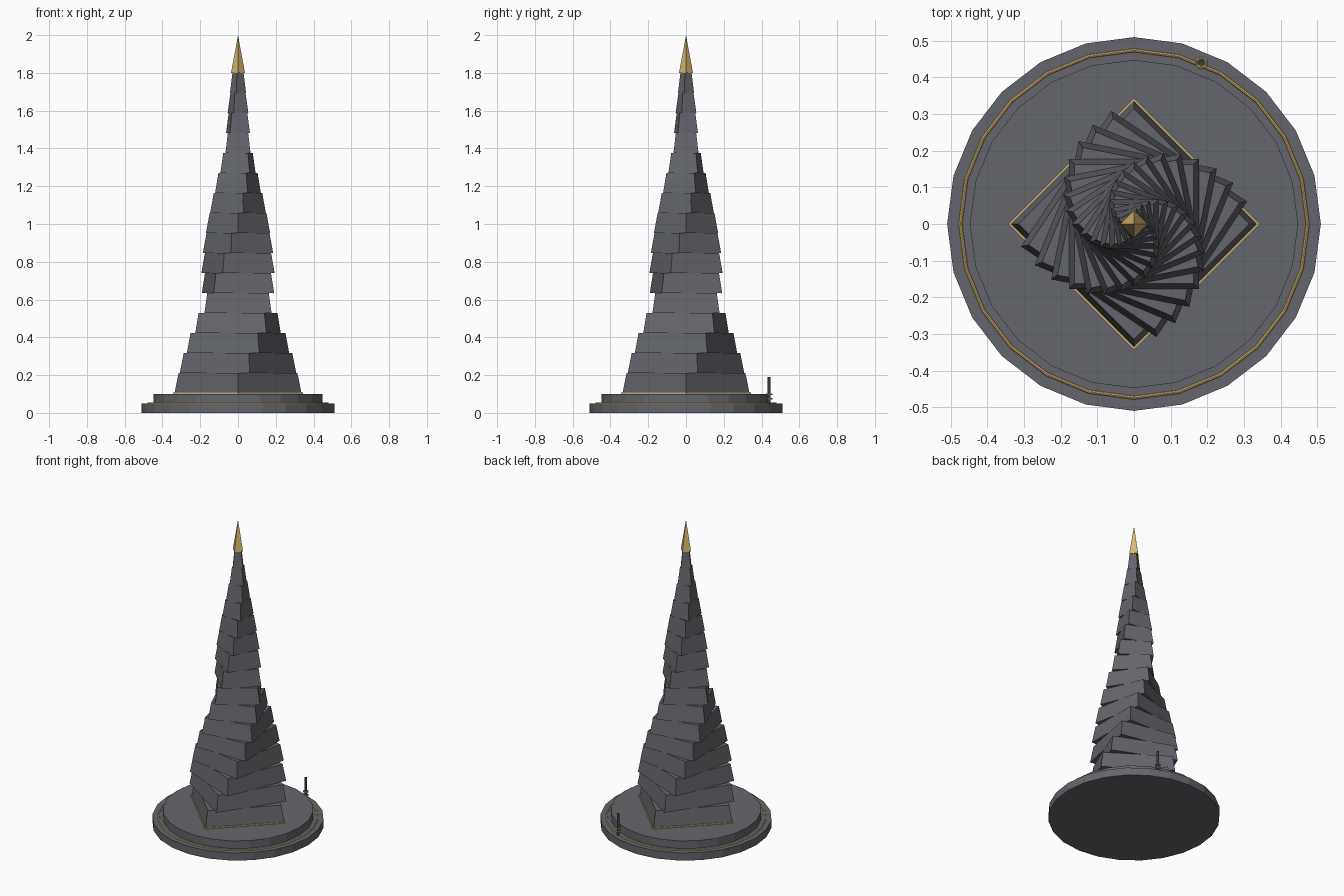
import bpy
import math

cube = bpy.data.objects.get("Cube")
if cube:
    bpy.data.objects.remove(cube, do_unlink=True)


def make_material(name, color):
    mat = bpy.data.materials.new(name)
    mat.use_nodes = True
    rgba = (*color, 1)
    mat.diffuse_color = rgba
    mat.node_tree.nodes["Principled BSDF"].inputs["Base Color"].default_value = rgba
    return mat


STONE = make_material("slate grey", (0.13, 0.132, 0.15))
GOLD = make_material("gold", (0.68, 0.48, 0.16))
METAL = make_material("dark metal", (0.045, 0.045, 0.052))


def frustum(name, mat, sides, r_low, r_high, z_low, z_high, x=0, y=0, turn=0):
    """Straight or tapered prism standing between two heights."""
    bpy.ops.mesh.primitive_cone_add(
        vertices=sides, radius1=r_low, radius2=r_high, depth=z_high - z_low,
        location=(x, y, (z_low + z_high) / 2), rotation=(0, 0, turn))
    obj = bpy.context.object
    obj.name = name
    obj.data.materials.append(mat)
    return obj


def ring(name, mat, radius, thickness, z, x=0, y=0, segments=24):
    bpy.ops.mesh.primitive_torus_add(
        major_radius=radius, minor_radius=thickness, major_segments=segments,
        minor_segments=8, location=(x, y, z))
    obj = bpy.context.object
    obj.name = name
    obj.data.materials.append(mat)
    return obj


# Stepped round base with its gold trim
frustum("base_lower_disc", STONE, 24, 0.51, 0.51, 0, 0.05)
frustum("base_upper_disc", STONE, 24, 0.448, 0.448, 0.05, 0.1)
ring("base_trim_ring", GOLD, 0.474, 0.005, 0.051)
frustum("tower_foot_trim", GOLD, 4, 0.343, 0.343, 0.1, 0.107)

# Square tiers that shrink while making half a turn
TIERS = 16
BOTTOM, TOP = 0.105, 1.8
STEP = (TOP - BOTTOM) / TIERS


def tier_radius(i):
    return 0.03 + 0.306 * (1 - i / TIERS) ** 1.13


for i in range(TIERS):
    z = BOTTOM + i * STEP
    frustum(f"tower_tier_{i + 1}", STONE, 4, tier_radius(i), tier_radius(i + 1),
            z, z + STEP, turn=math.pi * i / TIERS)

# Pointed gold cap
frustum("spire_tip", GOLD, 4, 0.037, 0, TOP, 2.0)

# Slim post on the base ledge with gold collars
px, py = 0.184, 0.44
frustum("ledge_post", METAL, 12, 0.008, 0.008, 0.05, 0.19, px, py)
for i, z in enumerate((0.075, 0.098)):
    ring(f"post_collar_{i + 1}", GOLD, 0.014, 0.004, z, px, py, 12)
